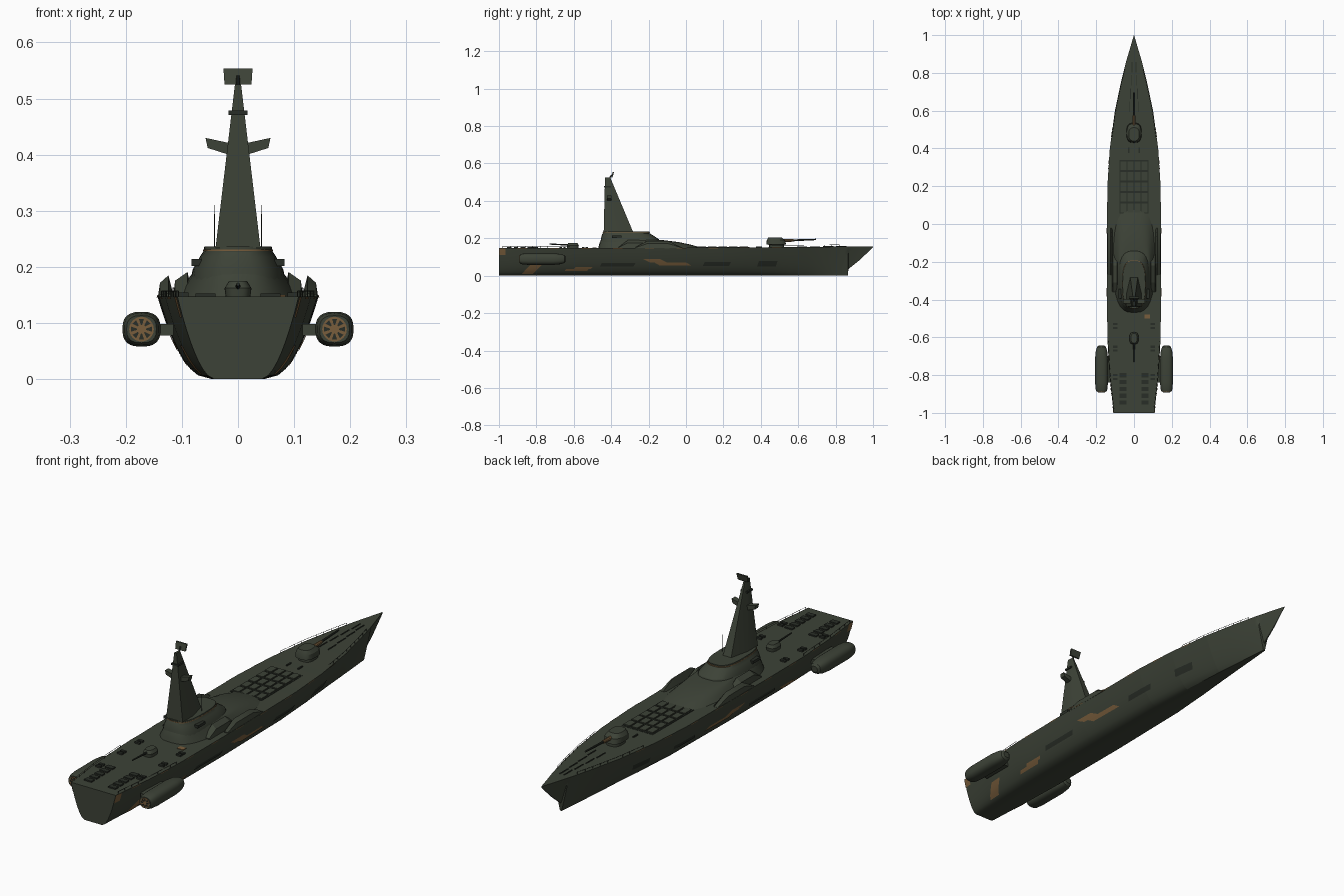
import bpy, bmesh, math
from mathutils import Vector

cube = bpy.data.objects.get("Cube")
if cube:
    bpy.data.objects.remove(cube, do_unlink=True)


def material(name, rgb):
    m = bpy.data.materials.new(name)
    m.use_nodes = True
    m.diffuse_color = (*rgb, 1)
    bsdf = m.node_tree.nodes["Principled BSDF"]
    bsdf.inputs["Base Color"].default_value = (*rgb, 1)
    bsdf.inputs["Roughness"].default_value = 0.8
    return m


GREEN = material("dark olive", (0.046, 0.055, 0.038))
DARK = material("charcoal green", (0.022, 0.027, 0.020))
TAN = material("rusty tan", (0.19, 0.11, 0.045))
made = []


def finish(name, bm, mat):
    bmesh.ops.recalc_face_normals(bm, faces=bm.faces)
    me = bpy.data.meshes.new(name)
    bm.to_mesh(me)
    bm.free()
    me.materials.append(mat)
    ob = bpy.data.objects.new(name, me)
    bpy.context.scene.collection.objects.link(ob)
    made.append(ob)
    return ob


def loft(name, rings, mat):
    """Skin a list of closed rings and cap both ends."""
    bm = bmesh.new()
    vs = [[bm.verts.new(p) for p in r] for r in rings]
    n = len(rings[0])
    for a, b in zip(vs, vs[1:]):
        for i in range(n):
            j = (i + 1) % n
            bm.faces.new((a[i], a[j], b[j], b[i]))
    bm.faces.new(vs[0])
    bm.faces.new(vs[-1])
    return finish(name, bm, mat)


def box(name, x, y, z, sx, sy, sz, mat):
    def ring(h):
        return [(x + a * sx / 2, y + b * sy / 2, z + h * sz / 2)
                for a, b in ((-1, -1), (1, -1), (1, 1), (-1, 1))]
    return loft(name, [ring(-1), ring(1)], mat)


def rod(name, a, b, r1, r2, mat, n=10):
    a, b = Vector(a), Vector(b)
    q = (b - a).to_track_quat("Z", "Y")
    def ring(c, r):
        return [c + q @ Vector((r * math.cos(k * math.tau / n), r * math.sin(k * math.tau / n), 0))
                for k in range(n)]
    return loft(name, [ring(a, r1), ring(b, r2)], mat)


def oval(y0, y1, hw, z, e=0.7, n=32):
    """Rounded outline lying flat at height z."""
    pts = []
    for k in range(n):
        c, s = math.cos(k * math.tau / n), math.sin(k * math.tau / n)
        pts.append((hw * math.copysign(abs(c) ** e, c),
                    (y0 + y1) / 2 + (y1 - y0) / 2 * math.copysign(abs(s) ** e, s), z))
    return pts


# Hull stations: y, deck half width, bottom half width, keel z, side fullness
STATIONS = [(-1, .108, .042, 0, .55), (-.8, .130, .045, 0, .48), (-.6, .141, .046, 0, .44),
            (-.2, .144, .046, 0, .44), (.2, .141, .045, 0, .5), (.4, .128, .038, 0, .6),
            (.6, .101, .026, 0, .75), (.75, .069, .014, 0, .9), (.866, .040, .004, 0, 1),
            (.868, .0395, .003, .035, 1), (.93, .021, .002, .085, 1), (1, .0006, .0004, .152, 1)]


def station(y):
    for a, b in zip(STATIONS, STATIONS[1:]):
        if y <= b[0]:
            f = (y - a[0]) / (b[0] - a[0])
            return [p + (q - p) * f for p, q in zip(a, b)][1:]
    return STATIONS[-1][1:]


def deck_z(y):
    return .147 + .010 * ((y + 1) / 2) ** 2


def half(y, z):
    d, b, k, p = station(y)
    t = min(1, max(0, (z - k) / (deck_z(y) - k)))
    return b + (d - b) * t ** p


def hull_ring(y):
    k, top = station(y)[2], deck_z(y)
    side = [(half(y, k + (top - k) * (i / 9) ** 1.4), k + (top - k) * (i / 9) ** 1.4) for i in range(10)]
    return [(x, y, z) for x, z in side] + [(-x, y, z) for x, z in reversed(side)]


ys = sorted({-1 + i / 20 for i in range(41)} | {s[0] for s in STATIONS})
loft("hull", [hull_ring(y) for y in ys], GREEN)


def hull_patch(name, s, y0, y1, z0, z1, shear, mat, n=10, m=4):
    """Thin painted plate following the hull side."""
    bm = bmesh.new()
    grid = []
    for i in range(n + 1):
        row = []
        for j in range(m + 1):
            z = z0 + (z1 - z0) * j / m
            y = max(-1, y0 + (y1 - y0) * i / n + shear * j / m)
            row.append(bm.verts.new((s * (half(y, z) + .0018), y, z)))
        grid.append(row)
    for i in range(n):
        for j in range(m):
            bm.faces.new((grid[i][j], grid[i + 1][j], grid[i + 1][j + 1], grid[i][j + 1]))
    finish(name, bm, mat)


for s in (-1, 1):
    for y0, y1, z0, z1, sh in ((-.14, .03, .054, .071, -.03), (-.19, -.10, .070, .090, -.04),
                               (-.65, -.53, .024, .036, .01), (-.60, -.51, .035, .046, .01),
                               (-.88, -.82, .008, .060, .05), (-1, -.965, .110, .146, .0)):
        hull_patch("rust_patch", s, y0, y1, z0, z1, sh, TAN)
    for y0, y1, z0, z1 in ((.09, .23, .052, .072), (.38, .48, .050, .078), (-.46, -.28, .05, .068)):
        hull_patch("hull_panel", s, y0, y1, z0, z1, .01, DARK)
    for i in range(9):
        y = -.9 + i * .17
        hull_patch("edge_wear", s, y, y + .05, deck_z(y) - .004, deck_z(y) - .0005, 0, TAN, 4, 1)

# Superstructure: low forward dome, then stepped upper house
loft("lower_house", [oval(-.47, .10, .112, .145), oval(-.465, .03, .098, .165),
                     oval(-.46, -.04, .088, .180), oval(-.455, -.12, .080, .190)], GREEN)
loft("upper_house", [oval(-.46, -.13, .086, .165), oval(-.455, -.145, .081, .195),
                     oval(-.45, -.18, .068, .218), oval(-.445, -.195, .062, .227),
                     oval(-.445, -.195, .060, .236)], GREEN)
loft("house_trim", [oval(-.447, -.192, .0625, .228), oval(-.447, -.192, .062, .231)], TAN)


def mast_ring(z, y0, y1, back, front):
    return [(-back, y0, z), (back, y0, z), (back, y0 + (y1 - y0) * .45, z),
            (front, y1, z), (-front, y1, z), (-back, y0 + (y1 - y0) * .45, z)]


# Mast, yards and radar
loft("mast", [mast_ring(.234, -.440, -.283, .040, .020), mast_ring(.525, -.433, -.405, .0055, .003)], GREEN)
box("mast_collar", 0, -.420, .475, .034, .036, .008, DARK)
rod("radar_post", (0, -.412, .515), (0, -.398, .54), .004, .003, DARK)
loft("radar_panel", [[(-.024, y, .525), (.024, y, .525), (.026, y + .008, .554), (-.026, y + .008, .554)]
                     for y in (-.400, -.393)], GREEN)
for s in (-1, 1):
    loft("yard", [[(s * x, y, z) for x, z in ((.010, .398), (.054, .412), (.058, .430), (.012, .420))]
                  for y in (-.422, -.398)], GREEN)
    rod("whip_aerial", (s * .042, -.31, .235), (s * .042, -.31, .31), .0008, .0005, DARK, 6)
    box("house_vent", s * .074, -.37, .208, .018, .05, .012, DARK)

# Slanted deflector wedges beside the house
for s in (-1, 1):
    for x0, x1, y0, y1, h in ((.080, .116, -.36, -.16, .044), (.114, .143, -.27, -.02, .038)):
        rings = []
        for f, k in ((0, .15), (.25, 1), (.7, 1), (1, .1)):
            y = y0 + (y1 - y0) * f
            rings.append([(s * x0, y, .145), (s * x1, y, .145),
                          (s * (x1 - .004), y, .147 + h * k * .65), (s * (x0 + .010), y, .147 + h * k)])
        loft("deflector", rings, GREEN)

# Side pods with tan fans
PX, PZ = .172, .089
PROFILE = ((-.888, .78), (-.875, .92), (-.84, 1), (-.71, 1), (-.67, .88), (-.65, .68), (-.643, .4))
for s in (-1, 1):
    rings = []
    for y, k in PROFILE:
        flat = oval(-.031 * k, .031 * k, .034 * k, 0, .75, 24)
        rings.append([(s * PX + x, y, PZ + z) for x, z, _ in flat])
    loft("pod", rings, GREEN)
    box("pod_strut", s * .135, -.77, .088, .04, .14, .02, GREEN)
    rod("fan_disc", (s * PX, -.884, PZ), (s * PX, -.890, PZ), .022, .022, TAN, 24)
    for k in range(8):
        a = k * math.tau / 8
        quad = ((.008, -.14), (.019, -.24), (.019, .24), (.008, .14))
        loft("fan_gap", [[(s * PX + r * math.cos(a + d), y, PZ + r * math.sin(a + d)) for r, d in quad]
                         for y in (-.889, -.8915)], DARK)

# Bow gun and stern gun
loft("bow_turret", [oval(.445, .525, .032, .148), oval(.445, .525, .032, .165), oval(.43, .535, .040, .168),
                    oval(.432, .53, .038, .190), oval(.44, .51, .027, .205)], GREEN)
rod("bow_gun_sleeve", (0, .52, .187), (0, .575, .189), .009, .007, TAN)
rod("bow_gun_barrel", (0, .57, .189), (0, .695, .194), .0055, .004, DARK)
loft("stern_turret", [oval(-.635, -.575, .022, .147), oval(-.637, -.573, .024, .162),
                      oval(-.63, -.58, .016, .175)], GREEN)
rod("stern_gun_barrel", (0, -.63, .165), (0, -.73, .169), .0045, .003, DARK)

# Launch cells in the fore deck
for i in range(4):
    for j in range(5):
        y = .085 + j * .056
        box("launch_cell", (i - 1.5) * .037, y, deck_z(y) + .002, .030, .046, .008, GREEN)
box("cell_bed", 0, .197, deck_z(.197) + .0005, .152, .285, .003, DARK)

# Deck fittings, hatches and rails
for s in (-1, 1):
    for i in range(5):
        box("stern_hatch", s * .058, -.945 + i * .036, .149, .036, .022, .007, DARK)
    for y in (-.53, -.55, -.65, -.67, -.80, -.82):
        box("deck_locker", s * .100, y, .150, .024, .012, .009, DARK)
    box("chain_plate", s * .028, .39, deck_z(.39) + .002, .006, .03, .006, DARK)
    for i in range(4):
        y = .62 + i * .07
        box("bow_chain", s * (.022 - i * .004), y, deck_z(y) + .001, .004, .055, .004, DARK)
    posts = [(.46 + i * .04) for i in range(10)]
    posts += [-.98 + i * .04 for i in range(10)]
    for y in posts:
        x = s * (half(y, 1) - .004)
        rod("rail_post", (x, y, deck_z(y) - .001), (x, y, deck_z(y) + .010), .0009, .0009, DARK, 5)
    for a, b in zip(posts, posts[1:]):
        if b > a:
            rod("rail", *[(s * (half(y, 1) - .004), y, deck_z(y) + .010) for y in (a, b)], .0008, .0008, DARK, 5)
box("deck_rust", .070, -.49, .148, .03, .022, .004, TAN)

# Smooth curved skins, keep hard edges
bpy.ops.object.select_all(action="DESELECT")
for ob in made:
    ob.select_set(True)
bpy.context.view_layer.objects.active = made[0]
bpy.ops.object.shade_smooth_by_angle(angle=math.radians(28))
